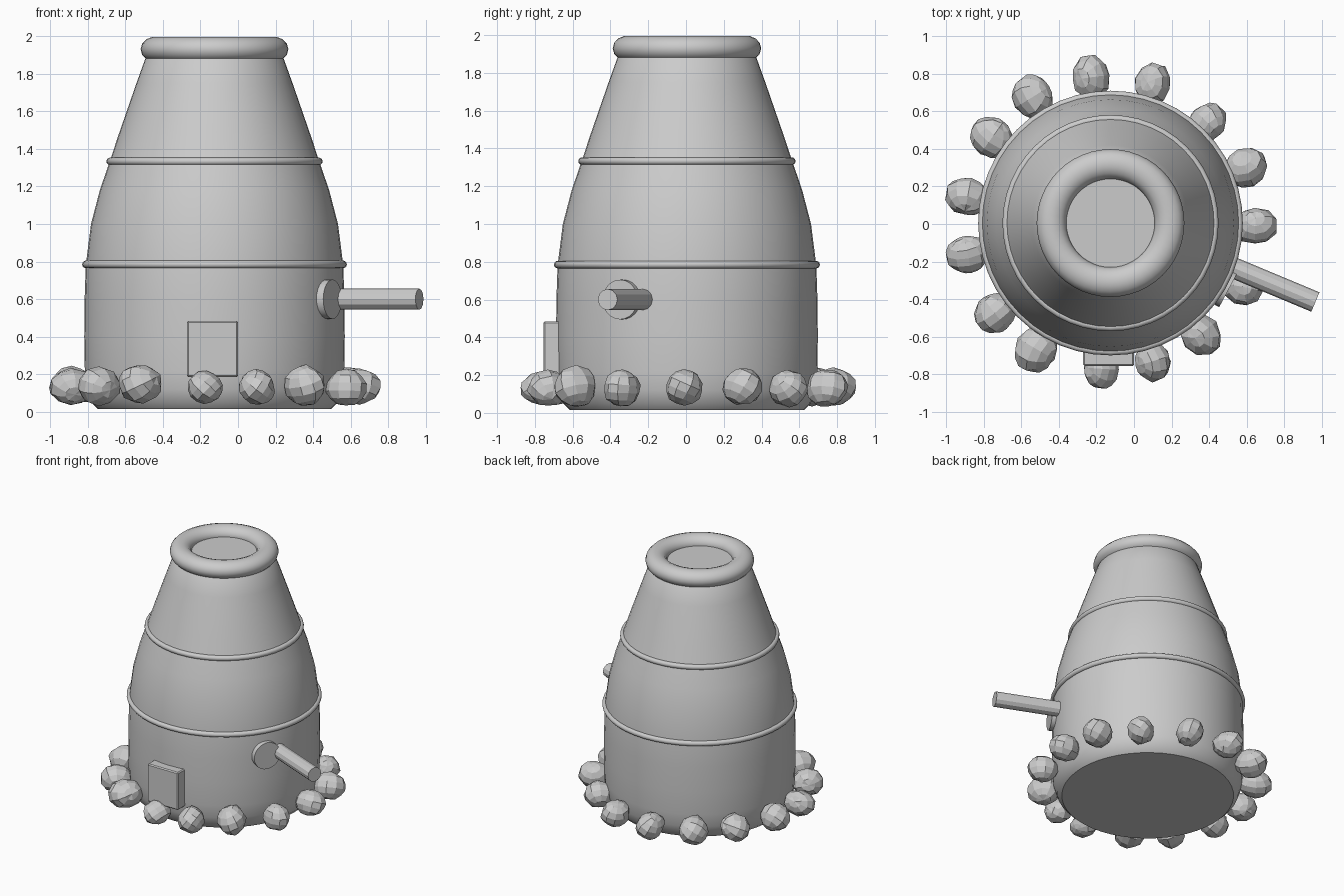
import bpy, bmesh, random
from math import sin, cos, radians, pi
from mathutils import Vector, Matrix

if "Cube" in bpy.data.objects:
    bpy.data.objects.remove(bpy.data.objects["Cube"])

random.seed(4)
CX, CY = -0.125, 0.005


def smooth(ob, angle=40):
    bpy.ops.object.select_all(action='DESELECT')
    ob.select_set(True)
    bpy.context.view_layer.objects.active = ob
    bpy.ops.object.shade_smooth_by_angle(angle=radians(angle))


def from_bmesh(name, bm):
    bmesh.ops.recalc_face_normals(bm, faces=bm.faces)
    me = bpy.data.meshes.new(name)
    bm.to_mesh(me)
    bm.free()
    ob = bpy.data.objects.new(name, me)
    bpy.context.collection.objects.link(ob)
    return ob


def lathe(name, profile, n=48):
    bm = bmesh.new()
    rings = [[bm.verts.new((CX + r * cos(2 * pi * i / n), CY + r * sin(2 * pi * i / n), z))
              for i in range(n)] for r, z in profile]
    for a, b in zip(rings, rings[1:]):
        for i in range(n):
            j = (i + 1) % n
            bm.faces.new((a[i], a[j], b[j], b[i]))
    bm.faces.new(rings[0])
    bm.faces.new(rings[-1])
    ob = from_bmesh(name, bm)
    smooth(ob)
    return ob


def ring(name, major, minor, z, height=1.0):
    bpy.ops.mesh.primitive_torus_add(location=(CX, CY, z), major_radius=major, minor_radius=minor,
                                     major_segments=48, minor_segments=14)
    ob = bpy.context.object
    ob.name = name
    ob.scale.z = height
    smooth(ob, 60)


def rod(name, start, end, radius, sides):
    a, b = Vector(start), Vector(end)
    bpy.ops.mesh.primitive_cylinder_add(vertices=sides, radius=radius, depth=(b - a).length,
                                        location=(a + b) / 2)
    ob = bpy.context.object
    ob.name = name
    ob.rotation_euler = (b - a).to_track_quat('Z', 'Y').to_euler()
    return ob


# Tapered kiln body, closed at the base and just inside the rim
lathe("body", [(0.62, 0.015), (0.655, 0.05), (0.68, 0.12), (0.69, 0.22), (0.693, 0.4),
               (0.691, 0.6), (0.685, 0.78), (0.657, 1.0), (0.61, 1.18), (0.555, 1.34),
               (0.512, 1.47), (0.467, 1.6), (0.415, 1.75), (0.368, 1.88), (0.32, 1.93)])

# Hoops and thick rim
ring("lower_hoop", 0.684, 0.02, 0.785)
ring("upper_hoop", 0.555, 0.02, 1.333)
ring("rim", 0.314, 0.079, 1.93, 0.85)

# Door panel
bpy.ops.mesh.primitive_cube_add(size=1, location=(-0.135, -0.705, 0.335))
door = bpy.context.object
door.name = "door"
door.scale = (0.272, 0.1, 0.3)
bpy.ops.object.transform_apply(location=False, rotation=False, scale=True)
bev = door.modifiers.new("edge", 'BEVEL')
bev.width = 0.008

# Pipe and its flange
smooth(rod("pipe", (0.45, -0.2, 0.6), (0.965, -0.415, 0.6), 0.056, 12), 20)
d = Vector((cos(radians(-28)), sin(radians(-28)), 0))
f = Vector((0.485, -0.34, 0.6))
smooth(rod("flange", f - d * 0.025, f + d * 0.02, 0.105, 24))

# Ring of faceted stones: centre x, centre y, size
stones = [(-0.54, 0.675, 0.112), (-0.23, 0.78, 0.108), (0.10, 0.745, 0.102), (0.39, 0.54, 0.1),
          (0.595, 0.30, 0.11), (0.645, -0.01, 0.105), (0.575, -0.34, 0.1), (0.355, -0.585, 0.11),
          (0.10, -0.73, 0.1), (-0.175, -0.77, 0.1), (-0.52, -0.665, 0.118), (-0.74, -0.475, 0.108),
          (-0.885, -0.16, 0.105), (-0.885, 0.145, 0.108), (-0.755, 0.46, 0.112)]
for k, (x, y, s) in enumerate(stones):
    bm = bmesh.new()
    bmesh.ops.create_uvsphere(bm, u_segments=10, v_segments=7, radius=1)
    for v in bm.verts:
        v.co *= random.uniform(0.95, 1.06)
    bm.transform(Matrix.Rotation(random.uniform(0, pi), 4, 'X'))
    bm.transform(Matrix.Diagonal((s * 1.1, s * 0.94, s * random.uniform(0.86, 0.98), 1)))
    ob = from_bmesh("base_stone_%02d" % (k + 1), bm)
    out = Vector((x - CX, y - CY, 0))
    ob.rotation_euler = (0, 0, Vector((1, 0)).angle_signed(out.to_2d()) * -1)
    ob.location = (x, y, 0.03 + s)
